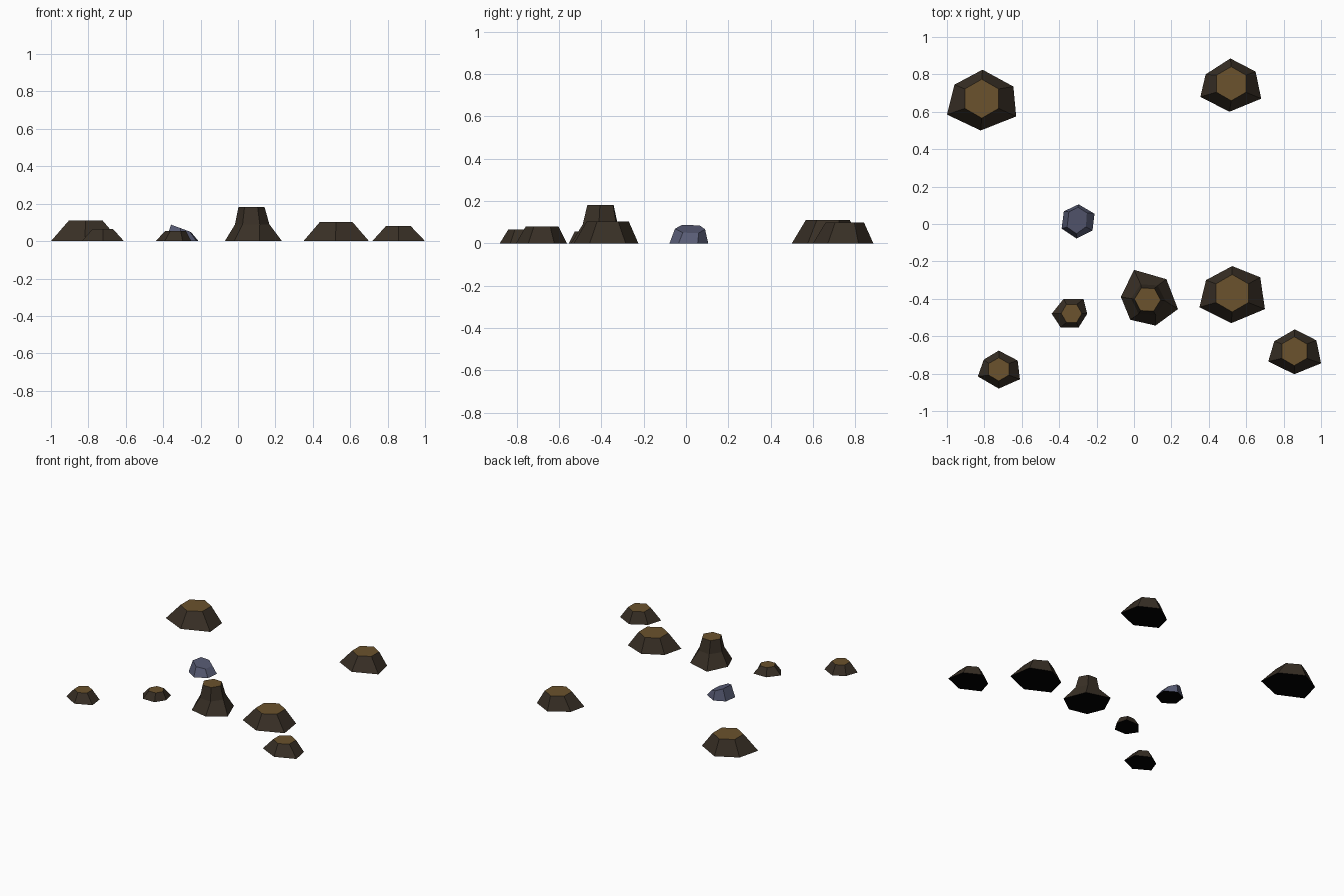
import bpy, bmesh, math

if "Cube" in bpy.data.objects:
    bpy.data.objects.remove(bpy.data.objects["Cube"])

def material(name, rgb):
    m = bpy.data.materials.new(name)
    m.diffuse_color = (*rgb, 1)
    m.use_nodes = True
    m.node_tree.nodes["Principled BSDF"].inputs["Base Color"].default_value = m.diffuse_color
    return m

UNDER = material("black underside", (0.0, 0.0, 0.0))
BARK = material("dark brown earth", (0.040, 0.029, 0.019))
CROWN = material("ochre top", (0.145, 0.085, 0.026))
STONE = material("blue grey stone", (0.098, 0.107, 0.178))

def loft(name, rings, mats):
    """Closed flat-shaded solid through stacked rings: underside, sides, then cap material."""
    bm = bmesh.new()
    loops = [[bm.verts.new(p) for p in r] for r in rings]
    n = len(loops[0])
    for low, high in zip(loops, loops[1:]):
        for i in range(n):
            j = (i + 1) % n
            bm.faces.new((low[i], low[j], high[j], high[i])).material_index = 1
    bm.faces.new(loops[0][::-1]).material_index = 0
    bm.faces.new(loops[-1]).material_index = len(mats) - 1
    bmesh.ops.recalc_face_normals(bm, faces=bm.faces)
    me = bpy.data.meshes.new(name)
    for m in mats:
        me.materials.append(m)
    bm.to_mesh(me)
    bm.free()
    ob = bpy.data.objects.new(name, me)
    bpy.context.collection.objects.link(ob)
    return ob

def hexagon(x, y, z, r, start):
    """Counter-clockwise regular hexagon."""
    a = [math.radians(start + 60 * i) for i in range(6)]
    return [(x + r * math.cos(t), y + r * math.sin(t), z) for t in a]

def flat(points, z=0.0):
    return [(x, y, z) for x, y in points]

EARTH = [UNDER, BARK, CROWN]

# Low mounds: centre, top radius, height, irregular foot (from the back corner, counter-clockwise)
mounds = {
    "mound_back_left": (-0.814, 0.67, 0.104, 0.11,
        [(-0.81, 0.825), (-0.96, 0.745), (-1.0, 0.585), (-0.82, 0.50), (-0.63, 0.575), (-0.645, 0.735)]),
    "mound_back_right": (0.52, 0.75, 0.091, 0.098,
        [(0.515, 0.885), (0.383, 0.80), (0.355, 0.68), (0.51, 0.60), (0.68, 0.67), (0.65, 0.815)]),
    "mound_front_right": (0.525, -0.37, 0.10, 0.103,
        [(0.525, -0.225), (0.385, -0.30), (0.35, -0.445), (0.52, -0.53), (0.70, -0.455), (0.675, -0.285)]),
    "mound_far_right": (0.857, -0.68, 0.077, 0.08,
        [(0.86, -0.563), (0.75, -0.627), (0.718, -0.735), (0.857, -0.803), (1.0, -0.745), (0.975, -0.622)]),
    "mound_front_left": (-0.723, -0.777, 0.062, 0.066,
        [(-0.723, -0.677), (-0.803, -0.725), (-0.835, -0.815), (-0.723, -0.88), (-0.61, -0.83), (-0.622, -0.73)]),
}
for name, (x, y, r, h, foot) in mounds.items():
    loft(name, [flat(foot), hexagon(x, y, h, r, 90)], EARTH)

# Small stump, corners on the x axis
loft("small_stump",
     [flat([(-0.25, -0.48), (-0.27, -0.40), (-0.376, -0.40), (-0.44, -0.48), (-0.392, -0.553), (-0.296, -0.553)]),
      hexagon(-0.334, -0.478, 0.055, 0.055, 0)], EARTH)

# Tall stump with a flared foot
loft("tall_stump",
     [flat([(0.235, -0.455), (0.173, -0.295), (0.0, -0.245), (-0.07, -0.39), (-0.02, -0.512), (0.115, -0.543)]),
      hexagon(0.076, -0.405, 0.09, 0.092, -4),
      hexagon(0.072, -0.404, 0.182, 0.070, -2)], EARTH)

# Stone with a top tilted down to the right
top = [(-0.30, 0.09), (-0.348, 0.065), (-0.358, -0.017), (-0.307, -0.052), (-0.257, -0.015), (-0.252, 0.06)]
loft("stone",
     [flat([(-0.296, 0.105), (-0.375, 0.068), (-0.387, -0.024), (-0.307, -0.078), (-0.222, -0.035), (-0.211, 0.055)]),
      [(x, y, 0.088 - 0.37 * (x + 0.358)) for x, y in top]], [UNDER, STONE])
